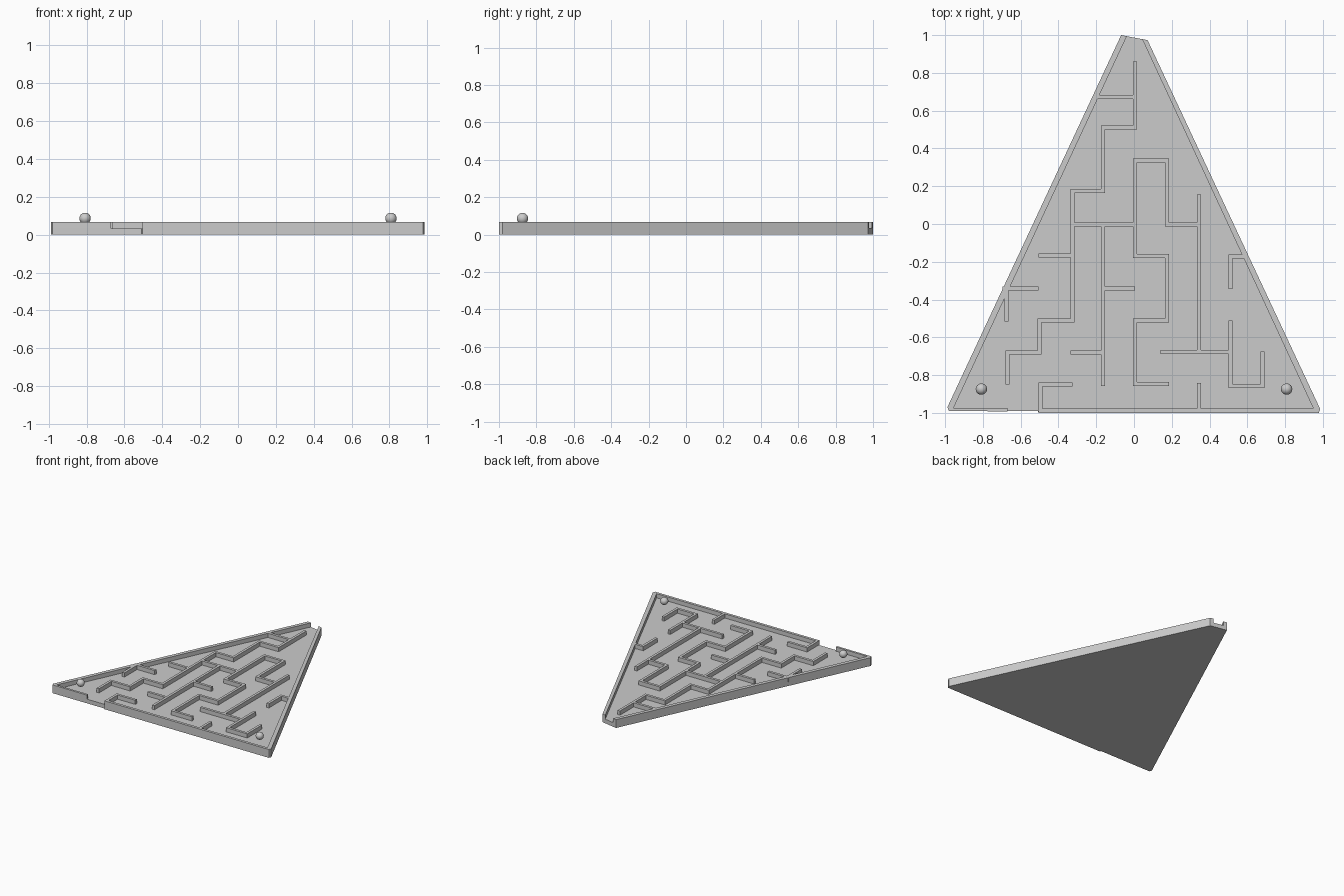
import bpy, bmesh
from mathutils import Vector

if "Cube" in bpy.data.objects:
    bpy.data.objects.remove(bpy.data.objects["Cube"])

FLOOR, TOP, HALF = 0.034, 0.068, 0.0105   # floor level, wall top, half wall thickness


def add_prism(bm, outline, z0, z1):
    """Extrude a closed xy outline from z0 to z1."""
    face = bm.faces.new([bm.verts.new((x, y, z0)) for x, y in outline])
    ext = bmesh.ops.extrude_face_region(bm, geom=[face])
    new = [v for v in ext["geom"] if isinstance(v, bmesh.types.BMVert)]
    bmesh.ops.translate(bm, verts=new, vec=(0, 0, z1 - z0))


def make_object(name, outlines, z0, z1):
    bm = bmesh.new()
    for outline in outlines:
        add_prism(bm, outline, z0, z1)
    bmesh.ops.recalc_face_normals(bm, faces=bm.faces[:])
    mesh = bpy.data.meshes.new(name)
    bm.to_mesh(mesh)
    bm.free()
    obj = bpy.data.objects.new(name, mesh)
    bpy.context.collection.objects.link(obj)
    return obj


def ribbon(path):
    """Outline of constant thickness with mitred right-angle corners."""
    pts = [Vector(p) for p in path]
    left, right = [], []
    for i, p in enumerate(pts):
        dirs = []
        if i > 0:
            dirs.append((p - pts[i - 1]).normalized())
        if i < len(pts) - 1:
            dirs.append((pts[i + 1] - p).normalized())
        off = sum((Vector((-d.y, d.x)) for d in dirs), Vector((0, 0))) * HALF
        left.append(p + off)
        right.append(p - off)
    return left + right[::-1]


# floor plate
make_object("floor_plate", [[
    (-0.98, -0.99), (-0.51, -0.99), (-0.505, -1), (0.978, -1), (0.986, -0.98),
    (0.072, 0.973), (-0.068, 1.0), (-0.988, -0.97)]], 0, FLOOR)

# outer rim, open at the apex and at the front entrance
make_object("outer_rim", [
    [(-0.505, -1), (0.978, -1), (0.986, -0.98), (0.072, 0.973), (0.043, 0.979),
     (0.95, -0.978), (-0.505, -0.978)],
    [(-0.67, -0.992), (-0.98, -0.99), (-0.988, -0.97), (-0.068, 1.0),
     (-0.038, 0.994), (-0.955, -0.973), (-0.67, -0.974)],
], FLOOR, TOP)

# maze walls, each a path along the wall centre line
paths = [
    [(0.005, 0.86), (0.005, 0.512), (-0.165, 0.512), (-0.165, 0.175),
     (-0.325, 0.175), (-0.325, -0.51), (-0.5, -0.51), (-0.5, -0.68),
     (-0.67, -0.68), (-0.67, -0.85)],
    [(-0.205, 0.672), (-0.005, 0.672)],
    [(-0.315, -0.002), (-0.005, -0.002)],
    [(-0.505, -0.167), (-0.335, -0.167)],
    [(-0.165, -0.012), (-0.165, -0.857)],
    [(-0.155, -0.342), (0.005, -0.342)],
    [(-0.335, -0.68), (-0.175, -0.68)],
    [(0.005, 0.24), (0.005, 0.335), (0.175, 0.335), (0.175, -0.002), (0.335, -0.002)],
    [(0.005, 0.24), (0.005, -0.17), (0.175, -0.17), (0.175, -0.51),
     (0.005, -0.51), (0.005, -0.847), (0.185, -0.847)],
    [(0.345, 0.155), (0.345, -0.667)],
    [(0.14, -0.677), (0.5, -0.677)],
    [(0.51, -0.51), (0.51, -0.857), (0.68, -0.857), (0.68, -0.675)],
    [(0.59, -0.172), (0.51, -0.172), (0.51, -0.345)],
    [(-0.695, -0.342), (-0.505, -0.342)],
    [(-0.675, -0.352), (-0.675, -0.515)],
    [(-0.325, -0.85), (-0.495, -0.85), (-0.495, -0.978)],
    [(0.345, -0.843), (0.345, -0.978)],
]
make_object("maze_walls", [ribbon(p) for p in paths], FLOOR, TOP)

# marker balls
for side, name in ((-1, "ball_left"), (1, "ball_right")):
    bpy.ops.mesh.primitive_uv_sphere_add(
        segments=32, ring_count=16, radius=0.03, location=(side * 0.808, -0.874, 0.086))
    bpy.context.object.name = name
    bpy.ops.object.shade_smooth()
